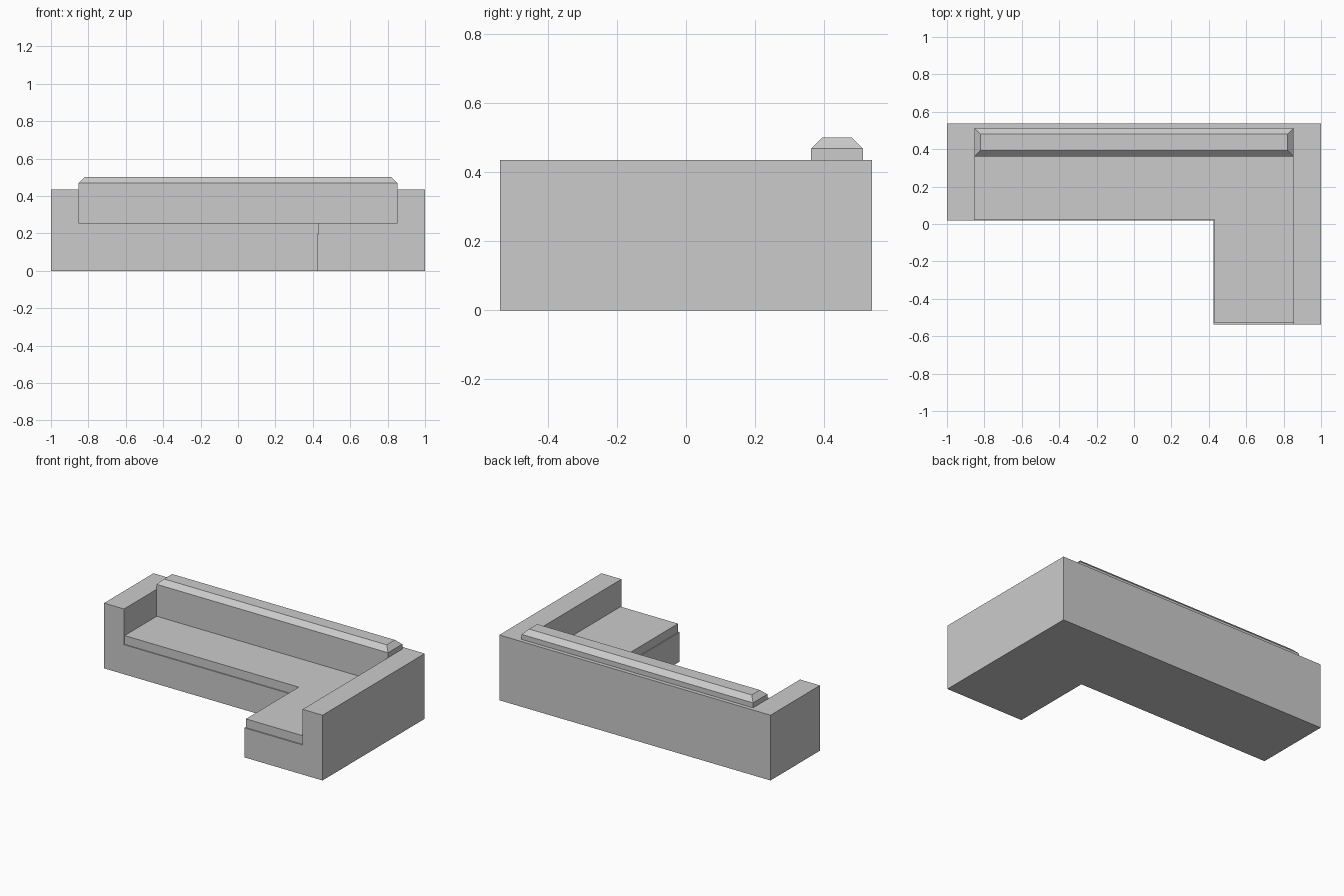
import bpy, bmesh

if "Cube" in bpy.data.objects:
    bpy.data.objects.remove(bpy.data.objects["Cube"])


def prism(name, outline, z0, z1, chamfer=0.0):
    """Extrude a flat outline from z0 to z1, optionally chamfering the top rim."""
    bm = bmesh.new()
    base = bm.faces.new([bm.verts.new((x, y, z0)) for x, y in outline])
    ext = bmesh.ops.extrude_face_region(bm, geom=[base], use_keep_orig=True)
    for v in [g for g in ext["geom"] if isinstance(g, bmesh.types.BMVert)]:
        v.co.z = z1
    bmesh.ops.recalc_face_normals(bm, faces=bm.faces)
    if chamfer:
        rim = [e for e in bm.edges if all(abs(v.co.z - z1) < 1e-5 for v in e.verts)]
        bmesh.ops.bevel(bm, geom=rim, offset=chamfer, segments=1, affect='EDGES')
    mesh = bpy.data.meshes.new(name)
    bm.to_mesh(mesh)
    bm.free()
    obj = bpy.data.objects.new(name, mesh)
    bpy.context.collection.objects.link(obj)
    return obj


def rect(x0, x1, y0, y1):
    return [(x0, y0), (x1, y0), (x1, y1), (x0, y1)]


def ell(x0, x1, y0, y1, inner_x, inner_y):
    """L outline whose long leg runs along the back and short leg along the right."""
    return [(x0, inner_y), (inner_x, inner_y), (inner_x, y0),
            (x1, y0), (x1, y1), (x0, y1)]


ARM_X, BACK_Y = 0.853, 0.39      # inner faces of the arms and back
DECK_Z, SEAT_Z = 0.197, 0.255    # cushion underside and top

# One-piece frame: base, arms and back, hollowed by a seat well
frame = prism("sofa_frame", ell(-1, 1, -0.538, 0.538, 0.424, 0.018), 0, 0.435)
well = prism("seat_well_cutter", rect(-ARM_X, ARM_X, -0.7, BACK_Y), DECK_Z, 0.6)
well.hide_render = True
well.hide_viewport = True
cut = frame.modifiers.new("seat_well", 'BOOLEAN')
cut.operation = 'DIFFERENCE'
cut.solver = 'EXACT'
cut.object = well

# L-shaped seat cushion, set back slightly from the front of the base
prism("seat_cushion", ell(-ARM_X, ARM_X, -0.53, BACK_Y, 0.43, 0.025), DECK_Z, SEAT_Z)

# Long back cushion with a chamfered top rim
prism("back_cushion", rect(-ARM_X, ARM_X, 0.362, 0.512), SEAT_Z, 0.5, chamfer=0.032)
